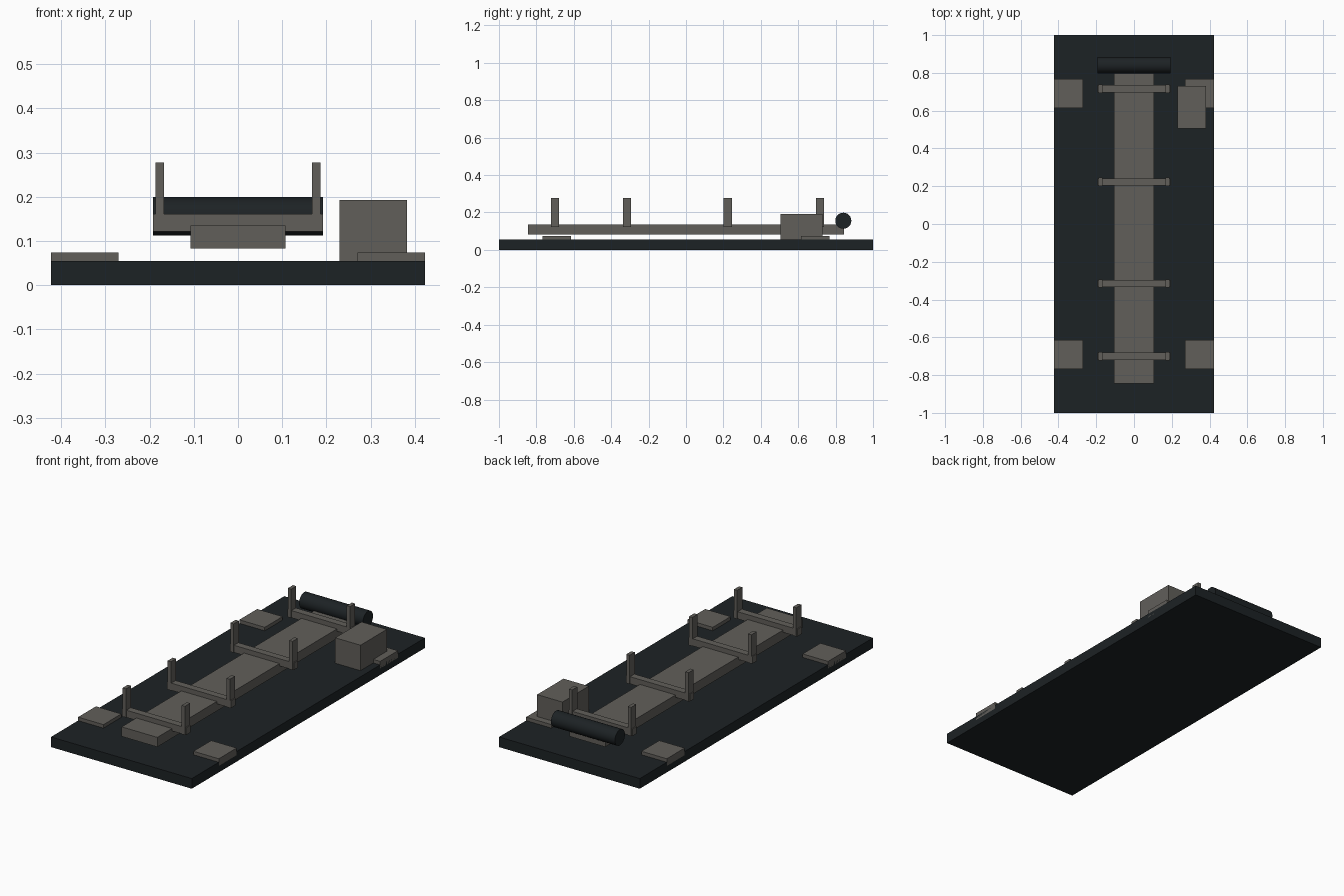
import bpy
import bmesh
import math

if "Cube" in bpy.data.objects:
    bpy.data.objects.remove(bpy.data.objects["Cube"])


def material(name, colour):
    m = bpy.data.materials.new(name)
    m.diffuse_color = (*colour, 1)
    m.use_nodes = True
    m.node_tree.nodes["Principled BSDF"].inputs["Base Color"].default_value = m.diffuse_color
    return m


dark = material("dark_rubber", (0.012, 0.016, 0.018))
metal = material("warm_grey_metal", (0.12, 0.114, 0.102))


def box(name, x, y, z, mat):
    """Box from (min, max) ranges on each axis."""
    bm = bmesh.new()
    bmesh.ops.create_cube(bm, size=1)
    for v in bm.verts:
        v.co = [r[0] if c < 0 else r[1] for c, r in zip(v.co, (x, y, z))]
    mesh = bpy.data.meshes.new(name)
    bm.to_mesh(mesh)
    bm.free()
    mesh.materials.append(mat)
    ob = bpy.data.objects.new(name, mesh)
    bpy.context.collection.objects.link(ob)
    return ob


# Base slab and raised spine rail
box("base_plate", (-0.4225, 0.4225), (-1, 1), (0, 0.055), dark)
box("spine_rail", (-0.107, 0.107), (-0.845, 0.845), (0.083, 0.135), metal)

# Corner pads, flush with the long edges
for sx in (-1, 1):
    for sy in (-1, 1):
        box("corner_pad",
            sorted((sx * 0.27, sx * 0.4225)),
            sorted((sy * 0.615, sy * 0.768)),
            (0.035, 0.074), metal)

# U-shaped cradles: cross bar with two uprights
for y in (-0.70, -0.315, 0.223, 0.716):
    box("cradle_bar", (-0.192, 0.192), (y - 0.019, y + 0.019), (0.122, 0.161), metal)
    for x in (-0.177, 0.177):
        box("cradle_upright", (x - 0.01, x + 0.01), (y - 0.022, y + 0.022),
            (0.122, 0.278), metal)

# Roller across the back end
bpy.ops.mesh.primitive_cylinder_add(vertices=24, radius=0.043, depth=0.384,
                                    location=(0, 0.841, 0.156),
                                    rotation=(0, math.pi / 2, 0))
roller = bpy.context.object
roller.name = "end_roller"
roller.data.materials.append(dark)
bpy.ops.object.shade_smooth_by_angle()

# Motor housing beside the rail
box("motor_box", (0.23, 0.382), (0.505, 0.731), (0.055, 0.193), metal)
